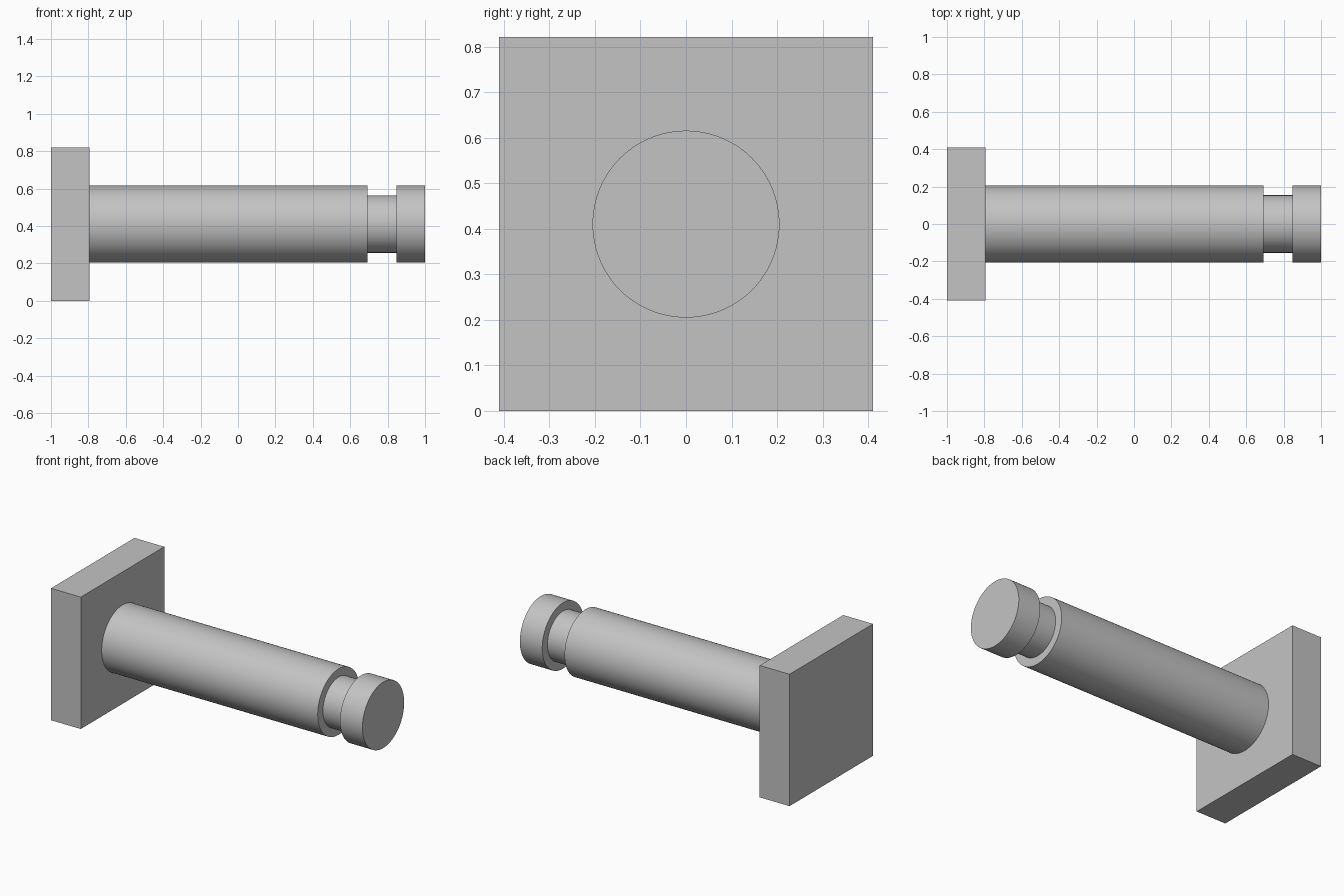
import bpy
import bmesh
from math import radians
from mathutils import Matrix, Vector

old = bpy.data.objects.get("Cube")
if old:
    bpy.data.objects.remove(old, do_unlink=True)

U = 2 / 39            # base unit: overall length is 39 units
AXIS_Z = 8 * U        # height of the pin axis

GREY = (0.55, 0.55, 0.55, 1)
metal = bpy.data.materials.new("plain grey")
metal.use_nodes = True
metal.diffuse_color = GREY
metal.node_tree.nodes["Principled BSDF"].inputs["Base Color"].default_value = GREY


def add_object(name, bm):
    bmesh.ops.recalc_face_normals(bm, faces=bm.faces)
    mesh = bpy.data.meshes.new(name)
    bm.to_mesh(mesh)
    bm.free()
    mesh.materials.append(metal)
    obj = bpy.data.objects.new(name, mesh)
    bpy.context.collection.objects.link(obj)
    return obj


# Square base plate
bm = bmesh.new()
bmesh.ops.create_cube(bm, size=1, matrix=Matrix.Translation((-1 + 2 * U, 0, AXIS_Z))
                      @ Matrix.Diagonal((4 * U, 16 * U, 16 * U, 1)))
add_object("base_plate", bm)

# Turned pin: shaft, grooved neck and end cap as (distance along x, radius)
profile = [(4, 0), (4, 4), (33, 4), (33, 3), (36, 3), (36, 4), (39, 4), (39, 0)]
bm = bmesh.new()
verts = [bm.verts.new((-1 + x * U, 0, AXIS_Z + r * U)) for x, r in profile]
edges = [bm.edges.new(pair) for pair in zip(verts, verts[1:])]
bmesh.ops.spin(bm, geom=verts + edges, cent=Vector((0, 0, AXIS_Z)), axis=(1, 0, 0),
               angle=radians(360), steps=96, use_merge=True)
bmesh.ops.remove_doubles(bm, verts=bm.verts, dist=0.0001)
pin = add_object("grooved_pin", bm)

bpy.ops.object.select_all(action="DESELECT")
pin.select_set(True)
bpy.context.view_layer.objects.active = pin
bpy.ops.object.shade_smooth_by_angle(angle=radians(30))
